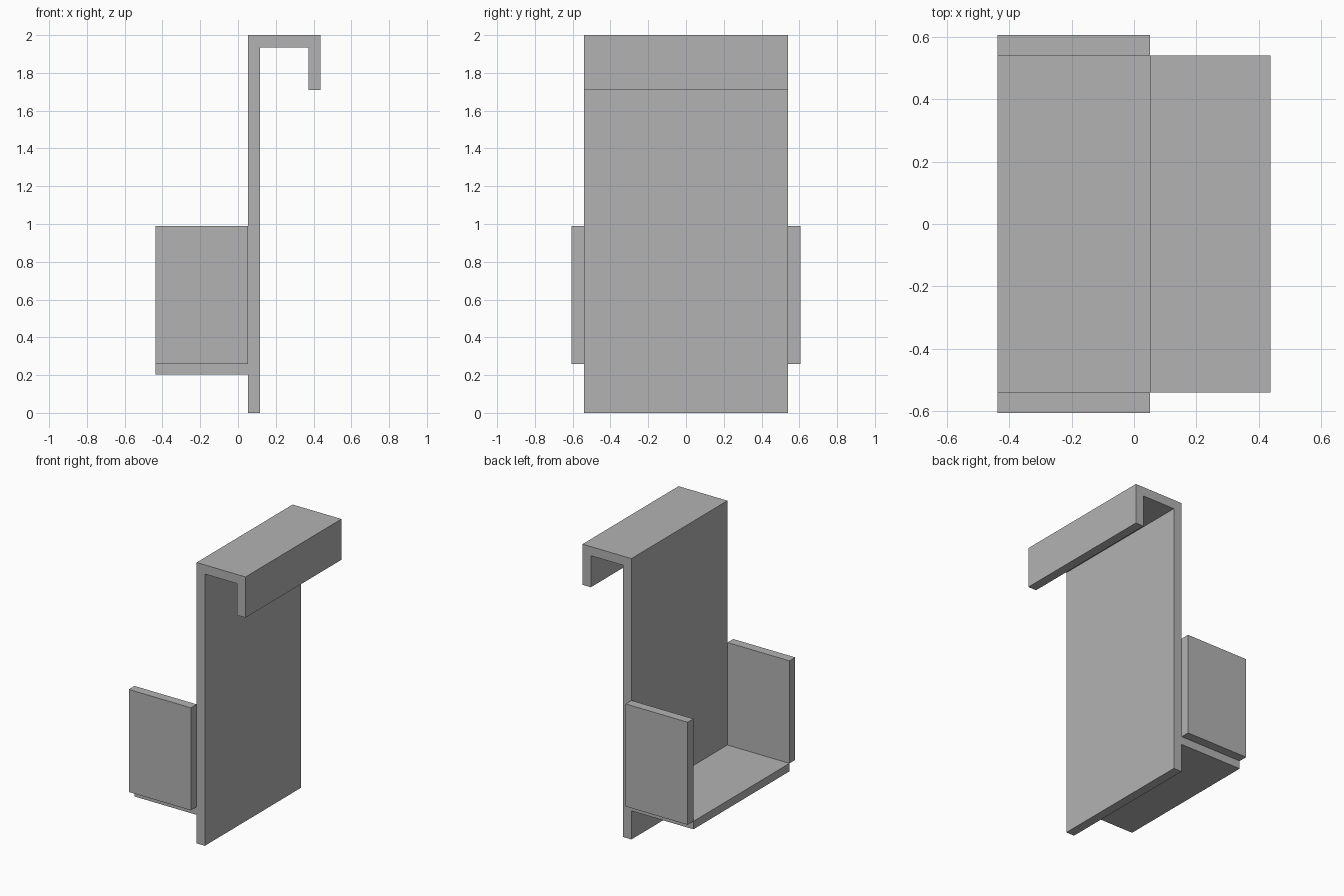
import bpy
import bmesh
from mathutils import Vector

cube = bpy.data.objects.get("Cube")
if cube:
    bpy.data.objects.remove(cube, do_unlink=True)

grey = bpy.data.materials.new("plain grey")
grey.use_nodes = True
COLOUR = (0.45, 0.45, 0.45, 1)
grey.diffuse_color = COLOUR
grey.node_tree.nodes["Principled BSDF"].inputs["Base Color"].default_value = COLOUR


def extrude_profile(name, profile, y0, y1):
    """Extrude an outline of (x, z) points from y0 to y1."""
    bm = bmesh.new()
    face = bm.faces.new([bm.verts.new((x, y0, z)) for x, z in profile])
    result = bmesh.ops.extrude_face_region(bm, geom=[face])
    moved = [v for v in result["geom"] if isinstance(v, bmesh.types.BMVert)]
    bmesh.ops.translate(bm, verts=moved, vec=Vector((0, y1 - y0, 0)))
    bmesh.ops.recalc_face_normals(bm, faces=bm.faces)
    mesh = bpy.data.meshes.new(name)
    bm.to_mesh(mesh)
    bm.free()
    mesh.materials.append(grey)
    obj = bpy.data.objects.new(name, mesh)
    bpy.context.collection.objects.link(obj)
    return obj


def rectangle(x0, x1, z0, z1):
    return [(x0, z0), (x1, z0), (x1, z1), (x0, z1)]


HALF_WIDTH = 0.54
THICK = 0.065
FRONT, BACK, HOOK_END = -0.437, 0.052, 0.437
SHELF_TOP = 0.26

# Back plate bent over at the top into a hanging hook
hook = [
    (BACK, 0), (BACK + THICK, 0), (BACK + THICK, 2 - THICK),
    (HOOK_END - THICK, 2 - THICK), (HOOK_END - THICK, 1.71),
    (HOOK_END, 1.71), (HOOK_END, 2), (BACK, 2),
]
extrude_profile("hanging_back_plate", hook, -HALF_WIDTH, HALF_WIDTH)

# Shelf
extrude_profile("shelf", rectangle(FRONT, BACK, 0.203, SHELF_TOP), -HALF_WIDTH, HALF_WIDTH)

# Side panels, standing just outside the shelf ends
for name, side in (("side_panel_left", 1), ("side_panel_right", -1)):
    extrude_profile(name, rectangle(FRONT, BACK, SHELF_TOP, 0.99),
                    side * HALF_WIDTH, side * (HALF_WIDTH + THICK))
